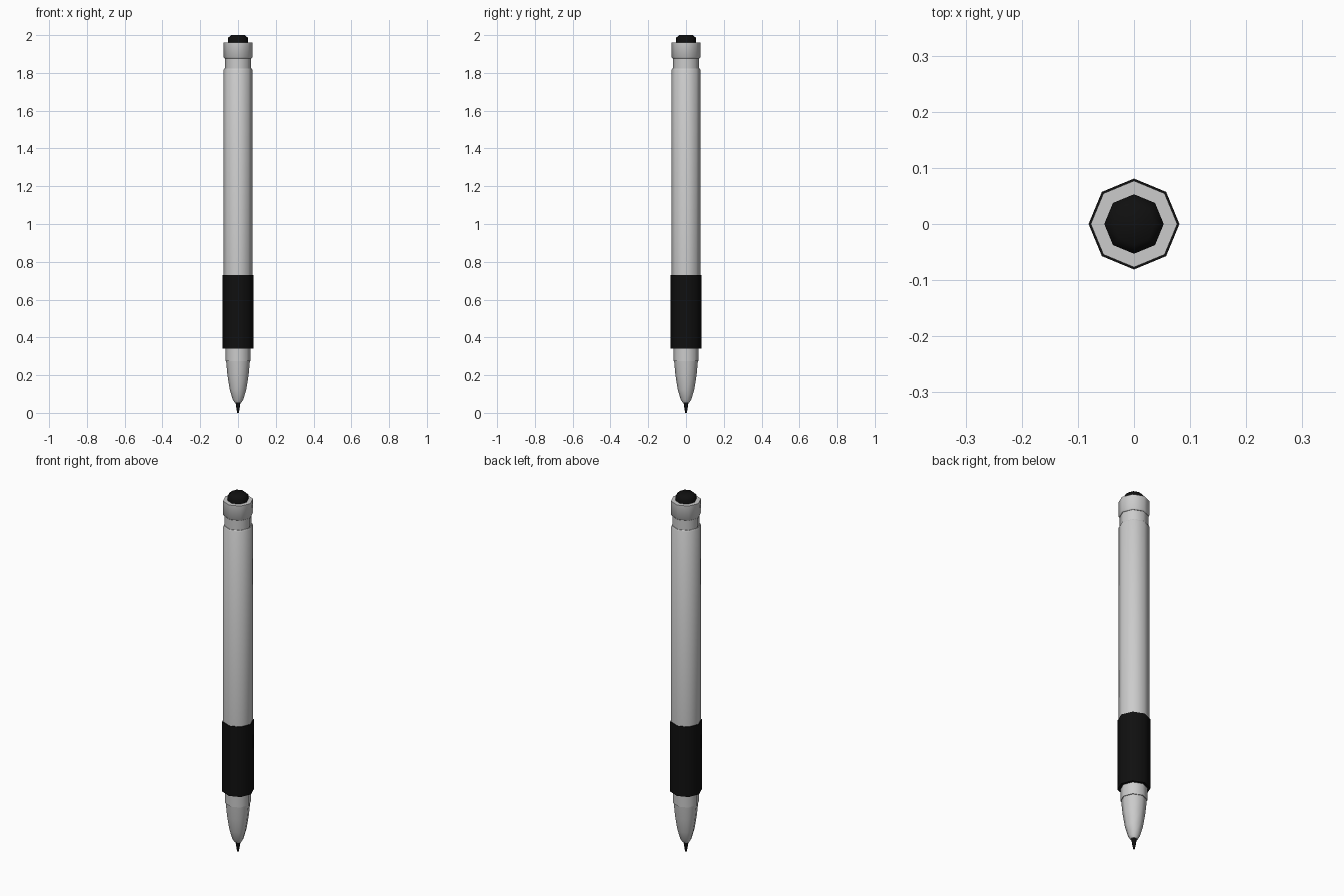
import bpy, bmesh, math

if "Cube" in bpy.data.objects:
    bpy.data.objects.remove(bpy.data.objects["Cube"])

SIDES = 8

black = bpy.data.materials.new("black_plastic")
black.diffuse_color = (0.005, 0.005, 0.005, 1)
black.use_nodes = True
black.node_tree.nodes["Principled BSDF"].inputs["Base Color"].default_value = black.diffuse_color


def lathe(name, profile, mat=None):
    """Closed octagonal solid from (radius, z) pairs, bottom to top."""
    bm = bmesh.new()
    rings = [[bm.verts.new((r * math.cos(2 * math.pi * i / SIDES),
                            r * math.sin(2 * math.pi * i / SIDES), z))
              for i in range(SIDES)] for r, z in profile]
    for low, high in zip(rings, rings[1:]):
        for i in range(SIDES):
            j = (i + 1) % SIDES
            bm.faces.new((low[i], low[j], high[j], high[i]))
    bm.faces.new(rings[0][::-1])
    bm.faces.new(rings[-1])
    mesh = bpy.data.meshes.new(name)
    bm.to_mesh(mesh)
    bm.free()
    obj = bpy.data.objects.new(name, mesh)
    bpy.context.collection.objects.link(obj)
    if mat:
        mesh.materials.append(mat)
    bpy.ops.object.select_all(action='DESELECT')
    obj.select_set(True)
    bpy.context.view_layer.objects.active = obj
    bpy.ops.object.shade_smooth_by_angle(angle=math.radians(50))
    return obj


# Writing point and tapered nose
lathe("writing_tip", [(0.004, 0), (0.008, 0.02), (0.014, 0.06)], black)
lathe("nose_cone", [(0.018, 0.055), (0.028, 0.07), (0.044, 0.124),
                    (0.056, 0.20), (0.063, 0.275)])
lathe("nose_collar", [(0.067, 0.275), (0.067, 0.345)])

# Rubber grip and main barrel
lathe("grip", [(0.081, 0.34), (0.081, 0.73)], black)
lathe("barrel", [(0.077, 0.725), (0.077, 1.815), (0.073, 1.822)])

# Neck, end cap and push button
lathe("neck", [(0.070, 1.82), (0.070, 1.885)])
lathe("end_cap", [(0.072, 1.877), (0.077, 1.883), (0.077, 1.96)])
lathe("push_button", [(0.053, 1.955), (0.053, 1.985), (0.037, 2.0)], black)
